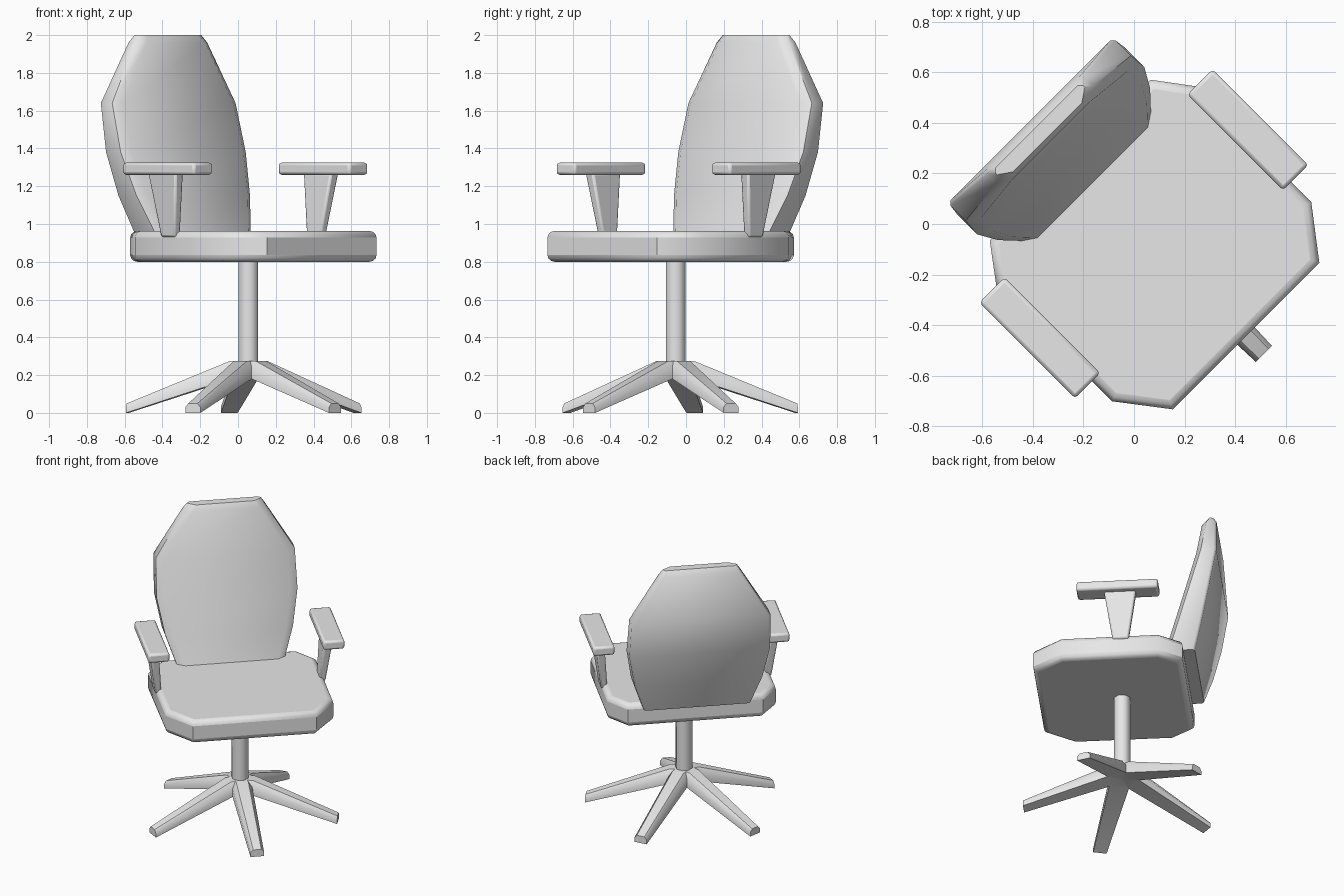
import bpy, bmesh, math
from mathutils import Matrix

if "Cube" in bpy.data.objects:
    bpy.data.objects.remove(bpy.data.objects["Cube"])

grey = bpy.data.materials.new("plain_grey")
grey.use_nodes = True
grey.diffuse_color = (0.8, 0.8, 0.8, 1)
grey.node_tree.nodes["Principled BSDF"].inputs["Base Color"].default_value = (0.8, 0.8, 0.8, 1)

# The whole chair is turned to face diagonally
TURN = Matrix.Rotation(math.radians(45), 4, "Z")
HUB_Y = -0.078


def loft(name, rings, matrix=Matrix(), bevel=0, segments=3, limit=60, smooth=50):
    """Join matching rings of points into a closed solid."""
    bm = bmesh.new()
    loops = [[bm.verts.new(p) for p in ring] for ring in rings]
    n = len(loops[0])
    for a, b in zip(loops, loops[1:]):
        for i in range(n):
            j = (i + 1) % n
            bm.faces.new((a[i], a[j], b[j], b[i]))
    bm.faces.new(loops[0])
    bm.faces.new(loops[-1])
    bm.transform(TURN @ matrix)
    bmesh.ops.recalc_face_normals(bm, faces=bm.faces)
    mesh = bpy.data.meshes.new(name)
    bm.to_mesh(mesh)
    bm.free()
    mesh.materials.append(grey)
    obj = bpy.data.objects.new(name, mesh)
    bpy.context.collection.objects.link(obj)
    if bevel:
        mod = obj.modifiers.new("soft_edges", "BEVEL")
        mod.width, mod.segments = bevel, segments
        mod.limit_method, mod.angle_limit = "ANGLE", math.radians(limit)
    bpy.ops.object.select_all(action="DESELECT")
    bpy.context.view_layer.objects.active = obj
    obj.select_set(True)
    bpy.ops.object.shade_smooth_by_angle(angle=math.radians(smooth))
    return obj


def box_ring(x, y, hx, hy, z):
    return [(x - hx, y - hy, z), (x + hx, y - hy, z), (x + hx, y + hy, z), (x - hx, y + hy, z)]


# Seat cushion: octagonal slab with soft rims
half = [(0.41, -0.627), (0.557, -0.435), (0.56, 0.21), (0.45, 0.357)]
outline = half + [(-x, y) for x, y in reversed(half)]
loft("seat", [[(x, y, z) for x, y in outline] for z in (0.8, 0.963)], bevel=0.035)

# Backrest: rows of height, half width, front y, rear y
rows = [
    (0.945, 0.355, 0.225, 0.43),
    (1.15, 0.425, 0.30, 0.485),
    (1.38, 0.468, 0.375, 0.535),
    (1.64, 0.462, 0.445, 0.58),
    (1.96, 0.27, 0.465, 0.565),
    (2.0, 0.245, 0.485, 0.545),
]
rings = []
for z, w, front, rear in rows:
    c, r = 0.035, 0.015
    side = [(w - 1.5 * c, front), (w, front + c), (w, rear - r), (w - r, rear)]
    rings.append([(x, y, z) for x, y in side] + [(-x, y, z) for x, y in reversed(side)])
loft("backrest", rings)

# Armrests: flat pads on tapered posts
for label, s in (("left", 1), ("right", -1)):
    loft(label + "_arm_pad",
         [box_ring(s * 0.582, -0.055, 0.071, 0.268, z) for z in (1.26, 1.325)],
         bevel=0.015, segments=2)
    loft(label + "_arm_post",
         [box_ring(s * 0.545, -0.04, 0.022, 0.052, 0.93),
          box_ring(s * 0.582, -0.04, 0.03, 0.105, 1.27)],
         bevel=0.012, segments=2)

# Central column
column = [(0.056 * math.cos(a), HUB_Y + 0.056 * math.sin(a))
          for a in (math.tau * (i + 0.5) / 8 for i in range(8))]
loft("column", [[(x, y, z) for x, y in column] for z in (0.22, 0.82)])

# Five star legs sloping from the hub to the floor
def leg_ring(r, h, low, high):
    mid = low + 0.6 * (high - low)
    return [(-h, -r, low), (-h, -r, mid), (-0.6 * h, -r, high),
            (0.6 * h, -r, high), (h, -r, mid), (h, -r, low)]


for i in range(5):
    spin = Matrix.Translation((0, HUB_Y, 0)) @ Matrix.Rotation(math.tau * i / 5, 4, "Z")
    loft(f"base_leg_{i + 1}",
         [leg_ring(0, 0.066, 0.19, 0.276), leg_ring(0.09, 0.066, 0.18, 0.276),
          leg_ring(0.648, 0.045, 0, 0.05)], spin)
